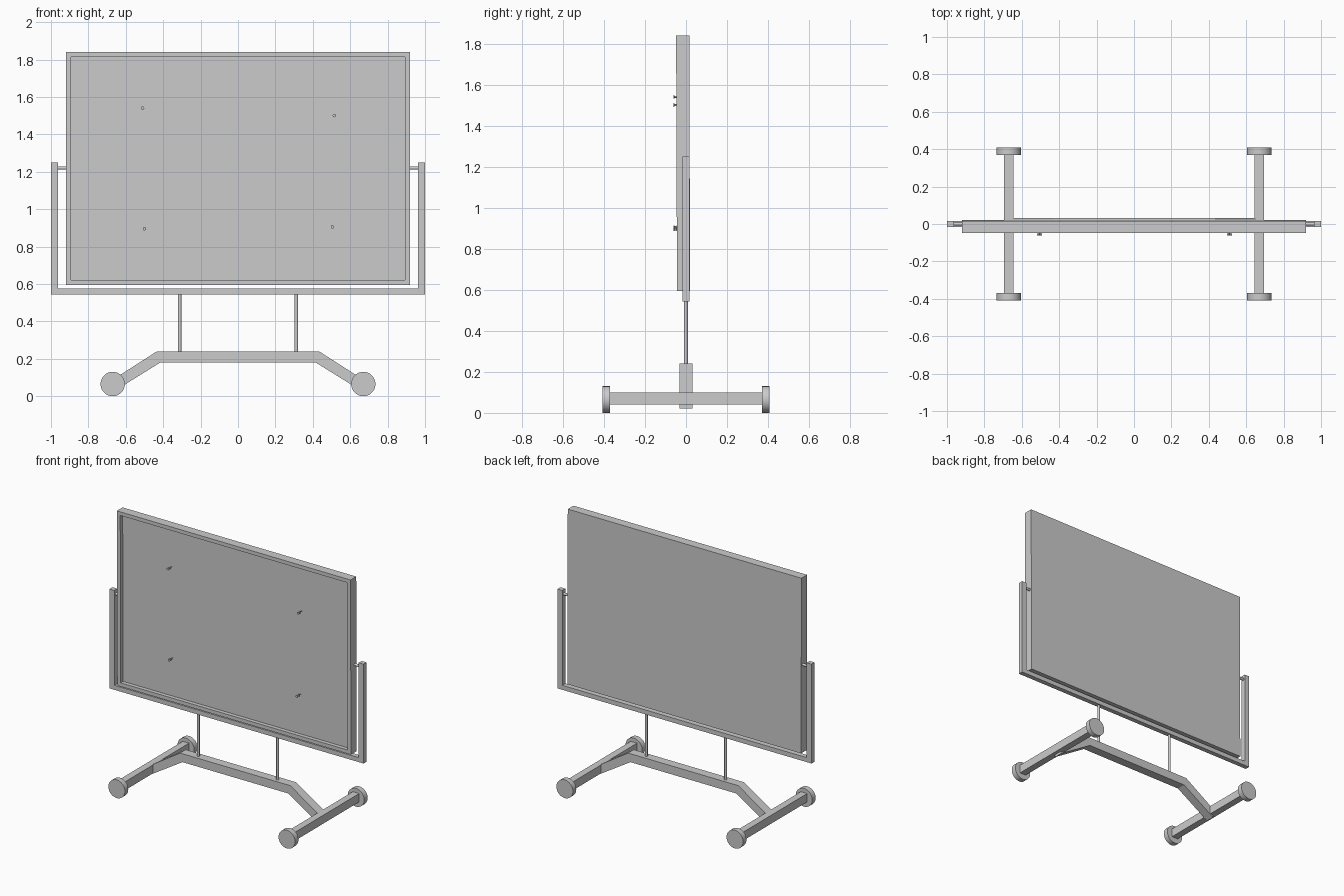
import bpy, bmesh, math
from mathutils import Matrix, Vector

if "Cube" in bpy.data.objects:
    bpy.data.objects.remove(bpy.data.objects["Cube"])


def finish(name, bm, smooth=False):
    bmesh.ops.recalc_face_normals(bm, faces=bm.faces)
    me = bpy.data.meshes.new(name)
    bm.to_mesh(me)
    bm.free()
    ob = bpy.data.objects.new(name, me)
    bpy.context.collection.objects.link(ob)
    if smooth:
        bpy.ops.object.select_all(action='DESELECT')
        bpy.context.view_layer.objects.active = ob
        ob.select_set(True)
        bpy.ops.object.shade_smooth_by_angle(angle=math.radians(35))
    return ob


def new_box(lo, hi):
    bm = bmesh.new()
    lo, hi = Vector(lo), Vector(hi)
    bmesh.ops.create_cube(bm, size=1, matrix=Matrix.Translation((lo + hi) / 2)
                          @ Matrix.Diagonal((hi - lo).to_4d()))
    return bm


def box(name, lo, hi):
    return finish(name, new_box(lo, hi))


def cyl(name, a, b, r, sides=32):
    a, b = Vector(a), Vector(b)
    bm = bmesh.new()
    rot = (b - a).to_track_quat('Z', 'Y').to_matrix().to_4x4()
    bmesh.ops.create_cone(bm, cap_ends=True, segments=sides, radius1=r, radius2=r,
                          depth=(b - a).length, matrix=Matrix.Translation((a + b) / 2) @ rot)
    return finish(name, bm, True)


def extrude_profile(name, half, y0, y1):
    # half outline in x/z (x > 0), mirrored and extruded along y
    pts = half + [(-x, z) for x, z in reversed(half)]
    bm = bmesh.new()
    face = bm.faces.new([bm.verts.new((x, y0, z)) for x, z in pts])
    ext = bmesh.ops.extrude_face_region(bm, geom=[face])['geom']
    bmesh.ops.translate(bm, vec=(0, y1 - y0, 0),
                        verts=[v for v in ext if isinstance(v, bmesh.types.BMVert)])
    return finish(name, bm)


# board: slab with a recessed front panel, leaning very slightly forward
PIVOT = 1.22
bm = new_box((-0.92, -0.046, 0.595), (0.92, 0.018, 1.84))
bm.faces.ensure_lookup_table()
bmesh.ops.recalc_face_normals(bm, faces=bm.faces)
front = min(bm.faces, key=lambda f: f.calc_center_median().y)
bmesh.ops.inset_region(bm, faces=[front], thickness=0.037)
ext = bmesh.ops.extrude_discrete_faces(bm, faces=[front])['faces'][0]
bmesh.ops.translate(bm, verts=ext.verts, vec=(0, 0.028, 0))
bmesh.ops.rotate(bm, verts=bm.verts, cent=(0, 0, PIVOT),
                 matrix=Matrix.Rotation(math.radians(0.2), 3, 'X'))
finish("board", bm)

# pinned sheet, its lower edge just proud of the panel
box("sheet", (-0.575, -0.0175, 0.845), (0.555, -0.0145, 1.59))

# push pins: lathed spool shape
PIN = [(0, 0), (0.002, 0), (0.002, 0.025), (0.008, 0.025), (0.008, 0.029), (0.005, 0.031),
       (0.005, 0.04), (0.009, 0.042), (0.009, 0.046), (0, 0.046)]
for i, (x, z) in enumerate([(-0.51, 1.54), (0.515, 1.5), (-0.5, 0.895), (0.505, 0.905)]):
    bm = bmesh.new()
    vs = [bm.verts.new((x + r, -0.016 - h, z)) for r, h in PIN]
    edges = [bm.edges.new(e) for e in zip(vs, vs[1:])]
    bmesh.ops.spin(bm, geom=vs + edges, cent=(x, 0, z), axis=(0, 1, 0),
                   angle=math.tau, steps=16)
    bmesh.ops.remove_doubles(bm, verts=bm.verts, dist=1e-5)
    finish(f"push_pin_{i + 1}", bm, True)

# U-shaped cradle
extrude_profile("cradle", [(1.0, 0.543), (1.0, 1.25), (0.962, 1.25), (0.962, 0.575)],
                -0.017, 0.017)

# base crossbar with sloping ends
extrude_profile("base_crossbar", [(0.67, 0.022), (0.67, 0.088), (0.433, 0.24)][::-1]
                + [(0.415, 0.18)], -0.032, 0.032)

# mirrored parts: pivots, posts, feet and wheels
for s, side in ((-1, "left"), (1, "right")):
    cyl(f"pivot_{side}", (s * 0.915, 0, PIVOT), (s * 0.97, 0, PIVOT), 0.009, 24)
    cyl(f"post_{side}", (s * 0.312, 0, 0.235), (s * 0.312, 0, 0.55), 0.009, 24)
    box(f"foot_{side}", (s * 0.67 - 0.025, -0.375, 0.04), (s * 0.67 + 0.025, 0.375, 0.1))
    for t, end in ((-1, "front"), (1, "back")):
        cyl(f"wheel_{end}_{side}", (s * 0.67, t * 0.37, 0.065),
            (s * 0.67, t * 0.408, 0.065), 0.065, 48)
